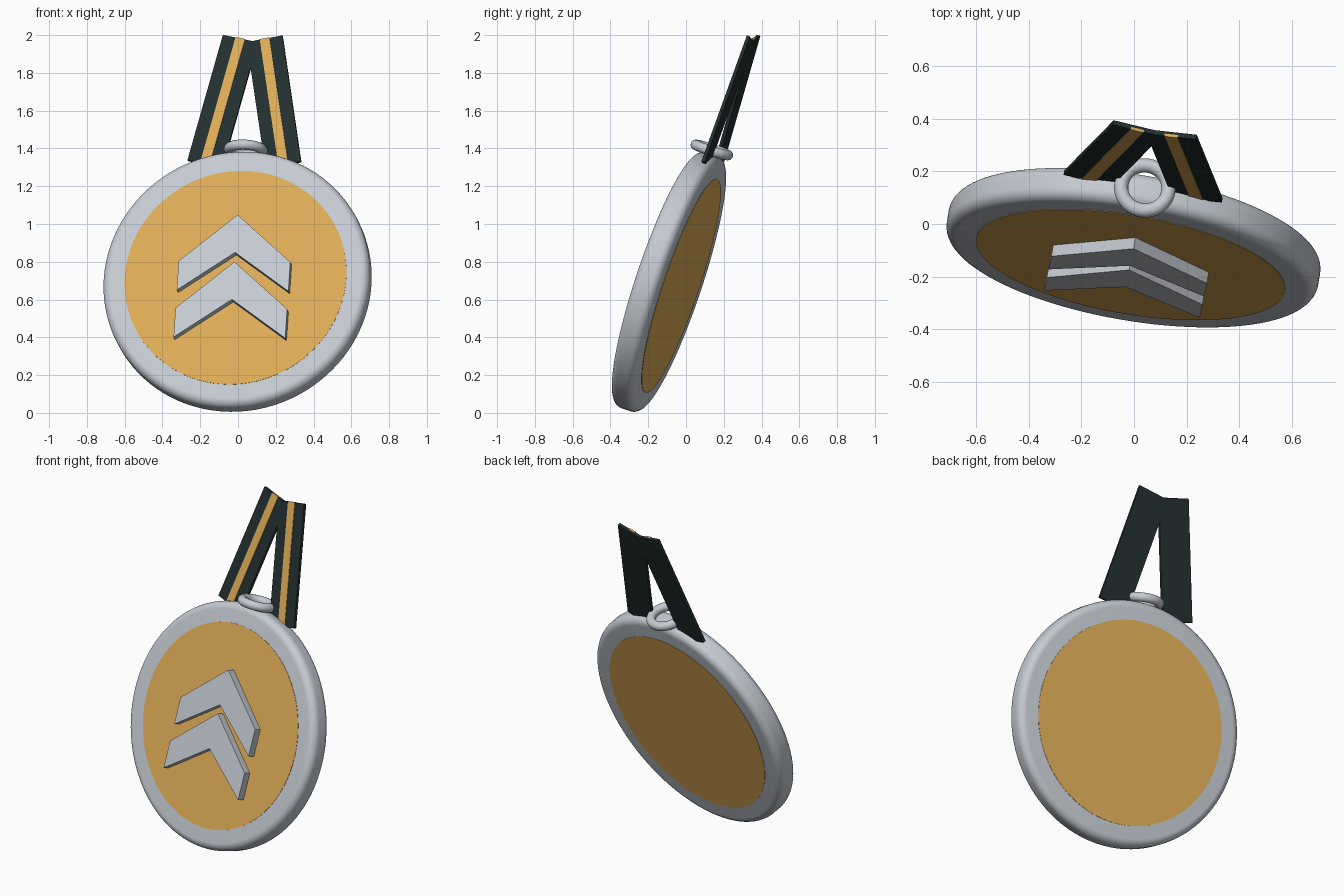
import bpy, bmesh, math
from mathutils import Matrix, Vector

cube = bpy.data.objects.get("Cube")
if cube:
    bpy.data.objects.remove(cube)


def material(name, rgb):
    m = bpy.data.materials.new(name)
    m.use_nodes = True
    m.diffuse_color = (*rgb, 1)
    m.node_tree.nodes["Principled BSDF"].inputs["Base Color"].default_value = (*rgb, 1)
    return m


silver = material("silver", (0.56, 0.60, 0.65))
gold = material("gold", (0.73, 0.41, 0.095))
dark_green = material("dark_green", (0.016, 0.028, 0.028))

# Tilted medal frame: local x across, y up the medal, z out of its front
normal = Vector((-0.16, -0.936, 0.314)).normalized()
up = Vector((0.064, 0.308, 0.949))
up = (up - normal * up.dot(normal)).normalized()
frame = Matrix((up.cross(normal), up, normal)).transposed().to_4x4()
frame = Matrix.Translation((-0.002, -0.09, 0.694)) @ frame


def add_object(name, bm, mat, smooth=False, local=Matrix()):
    bmesh.ops.recalc_face_normals(bm, faces=bm.faces)
    mesh = bpy.data.meshes.new(name)
    bm.to_mesh(mesh)
    bm.free()
    mesh.materials.append(mat)
    obj = bpy.data.objects.new(name, mesh)
    bpy.context.collection.objects.link(obj)
    obj.matrix_world = frame @ local
    if smooth:
        bpy.ops.object.select_all(action="DESELECT")
        obj.select_set(True)
        bpy.context.view_layer.objects.active = obj
        bpy.ops.object.shade_smooth_by_angle(angle=math.radians(35))
    return obj


def lathe(name, profile, mat, steps=96, closed=False, local=Matrix()):
    bm = bmesh.new()
    verts = [bm.verts.new((r, 0, z)) for r, z in profile]
    pairs = list(zip(verts, verts[1:]))
    if closed:
        pairs.append((verts[-1], verts[0]))
    edges = [bm.edges.new(p) for p in pairs]
    bmesh.ops.spin(bm, geom=verts + edges, axis=(0, 0, 1), cent=(0, 0, 0),
                   angle=math.tau, steps=steps)
    bmesh.ops.remove_doubles(bm, verts=bm.verts, dist=0.0001)
    return add_object(name, bm, mat, True, local)


def plate(name, outline, z0, z1, mat):
    bm = bmesh.new()
    face = bm.faces.new([bm.verts.new((x, y, z0)) for x, y in outline])
    grown = bmesh.ops.extrude_face_region(bm, geom=[face])["geom"]
    top = [v for v in grown if isinstance(v, bmesh.types.BMVert)]
    bmesh.ops.translate(bm, verts=top, vec=(0, 0, z1 - z0))
    return add_object(name, bm, mat)


# Medal body with rounded rim
radius, half, bevel = 0.715, 0.068, 0.045
corner = [(radius - bevel + bevel * math.sin(a), half - bevel + bevel * math.cos(a))
          for a in (math.pi / 2 * i / 8 for i in range(9))]
lathe("medal_rim", [(0, half)] + corner + [(r, -z) for r, z in reversed(corner)] + [(0, -half)],
      silver)

# Gold inlay showing on both faces
lathe("gold_inlay", [(0, 0.07), (0.595, 0.07), (0.595, -0.07), (0, -0.07)], gold)

# Hanging ring, lying across the top of the medal
circle = [(0.09 + 0.027 * math.cos(a), 0.027 * math.sin(a))
          for a in (math.tau * i / 16 for i in range(16))]
lathe("hanging_ring", circle, silver, 48, True,
      Matrix.Translation((-0.004, 0.735, 0)) @ Matrix.Rotation(math.pi / 2, 4, "X"))

# Two raised chevrons
for name, dy in (("upper_chevron", 0), ("lower_chevron", -0.262)):
    outline = [(0, 0.336), (0.3, 0.075), (0.3, -0.087), (0, 0.126), (-0.3, -0.087), (-0.3, 0.075)]
    plate(name, [(x - 0.003, y + dy) for x, y in outline], 0.06, 0.115, silver)

# Ribbon straps with a central stripe, meeting at the top
along = Vector((-0.207, 1)).normalized()
across = Vector((-along.y, along.x))
start, length, width = Vector((0.305, 0.68)), 0.715, 0.193


def band(side, a, b, extra=0):
    low, high = start - along * extra, start + along * (length + extra)
    pts = [low + across * a, low + across * b, high + across * b, high + across * a]
    return [(side * p.x - 0.011, p.y) for p in pts]


for side, label in ((1, "left"), (-1, "right")):
    plate(label + "_strap", band(side, 0, width), -0.032, -0.014, dark_green)
    mid = width / 2
    plate(label + "_stripe", band(side, mid - 0.026, mid + 0.026, 0.002), -0.022, -0.011, gold)
